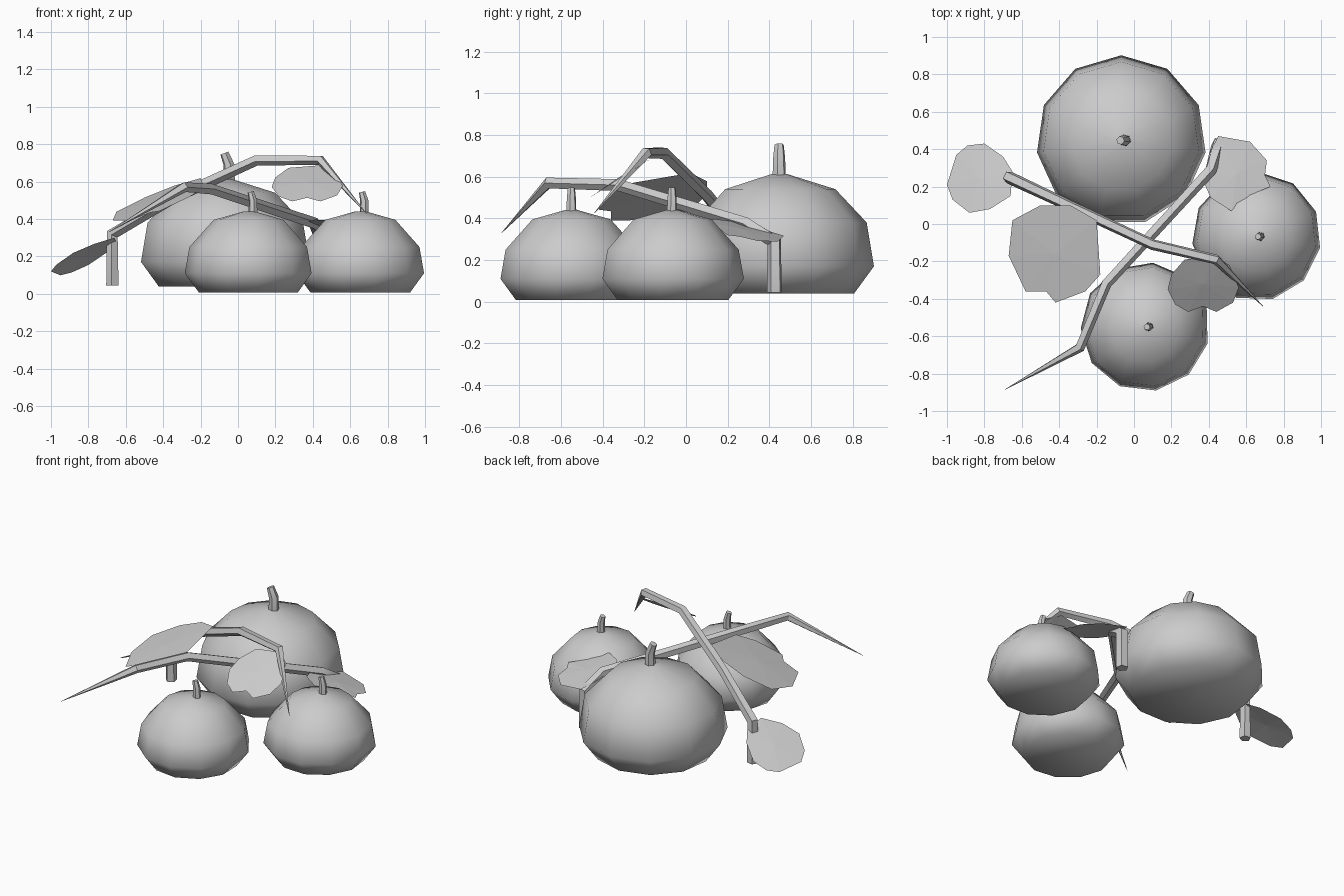
import bpy, bmesh
from math import sin, cos, pi, radians
from mathutils import Vector

if "Cube" in bpy.data.objects:
    bpy.data.objects.remove(bpy.data.objects["Cube"])


def make(name, bm, angle=None):
    bmesh.ops.remove_doubles(bm, verts=bm.verts[:], dist=0.0005)
    if angle:
        bmesh.ops.recalc_face_normals(bm, faces=bm.faces[:])
    me = bpy.data.meshes.new(name)
    bm.to_mesh(me)
    bm.free()
    ob = bpy.data.objects.new(name, me)
    bpy.context.collection.objects.link(ob)
    if angle:
        bpy.ops.object.select_all(action='DESELECT')
        ob.select_set(True)
        bpy.context.view_layer.objects.active = ob
        bpy.ops.object.shade_smooth_by_angle(angle=radians(angle))
    return ob


def loft(name, rings, angle):
    """Skin rings of points and cap both ends."""
    bm = bmesh.new()
    loops = [[bm.verts.new(p) for p in r] for r in rings]
    n = len(loops[0])
    for a, b in zip(loops, loops[1:]):
        for i in range(n):
            j = (i + 1) % n
            bm.faces.new((a[i], a[j], b[j], b[i]))
    bm.faces.new(loops[0][::-1])
    bm.faces.new(loops[-1])
    return make(name, bm, angle)


def tube(name, path, radii, sides, angle):
    pts = [Vector(p) for p in path]
    dirs = [(b - a).normalized() for a, b in zip(pts, pts[1:])]
    tans = [dirs[0]] + [(a + b).normalized() for a, b in zip(dirs, dirs[1:])] + [dirs[-1]]
    u = tans[0].orthogonal().normalized()
    rings = []
    for k, (p, t, r) in enumerate(zip(pts, tans, radii)):
        if k:
            u = tans[k - 1].rotation_difference(t) @ u
        v = t.cross(u)
        rings.append([p + r * (cos(2 * pi * i / sides) * u + sin(2 * pi * i / sides) * v)
                      for i in range(sides)])
    return loft(name, rings, angle)


# Pumpkins: eleven-sided bodies with a short bent stem
def pumpkin(name, x, y, profile, turn, lean):
    rings = [[(x + r * cos(a), y + r * sin(a), z)
              for a in (radians(turn) + 2 * pi * i / 11 for i in range(11))]
             for r, z in profile]
    loft(name, rings, 60)
    top = profile[-1][1]
    h = 0.14 if top > 0.5 else 0.105
    s = 0.033 if top > 0.5 else 0.025
    tube(name + "_stem",
         [(x + .02, y, top - .02), (x + .02, y, top + h * .55), (x + .02 + lean, y, top + h)],
         [s, s * .9, s * .7], 6, 40)


big = [(.36, .04), (.455, .17), (.42, .38), (.27, .54), (.04, .612)]
small = [(.27, .008), (.345, .11), (.32, .25), (.19, .395), (.03, .44)]
pumpkin("large_pumpkin", -.068, .447, big, 90, -.025)
pumpkin("front_pumpkin", .06, -.55, small, -15, -.012)
pumpkin("right_pumpkin", .655, -.067, small, -10, -.012)

# Tapering vines, each starting with an upright cut end
tube("upper_vine",
     [(-.67, .25, .045), (-.67, .25, .32), (-.35, .1, .51), (.1, -.11, .715),
      (.44, -.19, .715), (.69, -.44, .425)],
     [.035, .035, .031, .03, .028, .001], 5, 30)
tube("lower_vine",
     [(.45, .425, .045), (.45, .425, .29), (.41, .29, .375), (-.15, -.32, .56),
      (-.29, -.66, .57), (-.69, -.885, .33)],
     [.038, .038, .033, .03, .028, .001], 5, 30)


# Leaves: thin irregular outlines on tilted planes
def leaf(name, centre, slope, outline):
    cx, cy, cz = centre
    bm = bmesh.new()
    mid = bm.verts.new((cx, cy, cz + .008))
    rim = [bm.verts.new((x, y, cz + slope[0] * (x - cx) + slope[1] * (y - cy)))
           for x, y in outline]
    for a, b in zip(rim, rim[1:] + rim[:1]):
        bm.faces.new((mid, b, a))
    return make(name, bm)


leaf("left_leaf", (-.83, .25, .19), (.48, -.28),
     [(-1, .21), (-.95, .37), (-.89, .42), (-.8, .43), (-.7, .36), (-.65, .28),
      (-.66, .15), (-.77, .08), (-.88, .06), (-.97, .13)])
leaf("middle_leaf", (-.43, -.16, .49), (.4, .2),
     [(-.65, .02), (-.5, .1), (-.34, .1), (-.2, .02), (-.18, -.27), (-.26, -.36),
      (-.42, -.42), (-.47, -.36), (-.58, -.36), (-.67, -.17)])
leaf("front_leaf", (.37, -.32, .59), (0, .64),
     [(.18, -.35), (.2, -.27), (.27, -.19), (.43, -.17), (.51, -.22), (.56, -.34),
      (.53, -.42), (.44, -.47), (.37, -.44), (.29, -.47), (.22, -.43)])
leaf("right_leaf", (.55, .27, .34), (-.2, -.22),
     [(.45, .47), (.62, .44), (.71, .34), (.7, .26), (.73, .2), (.62, .155),
      (.52, .07), (.41, .14), (.37, .23), (.4, .37)])
